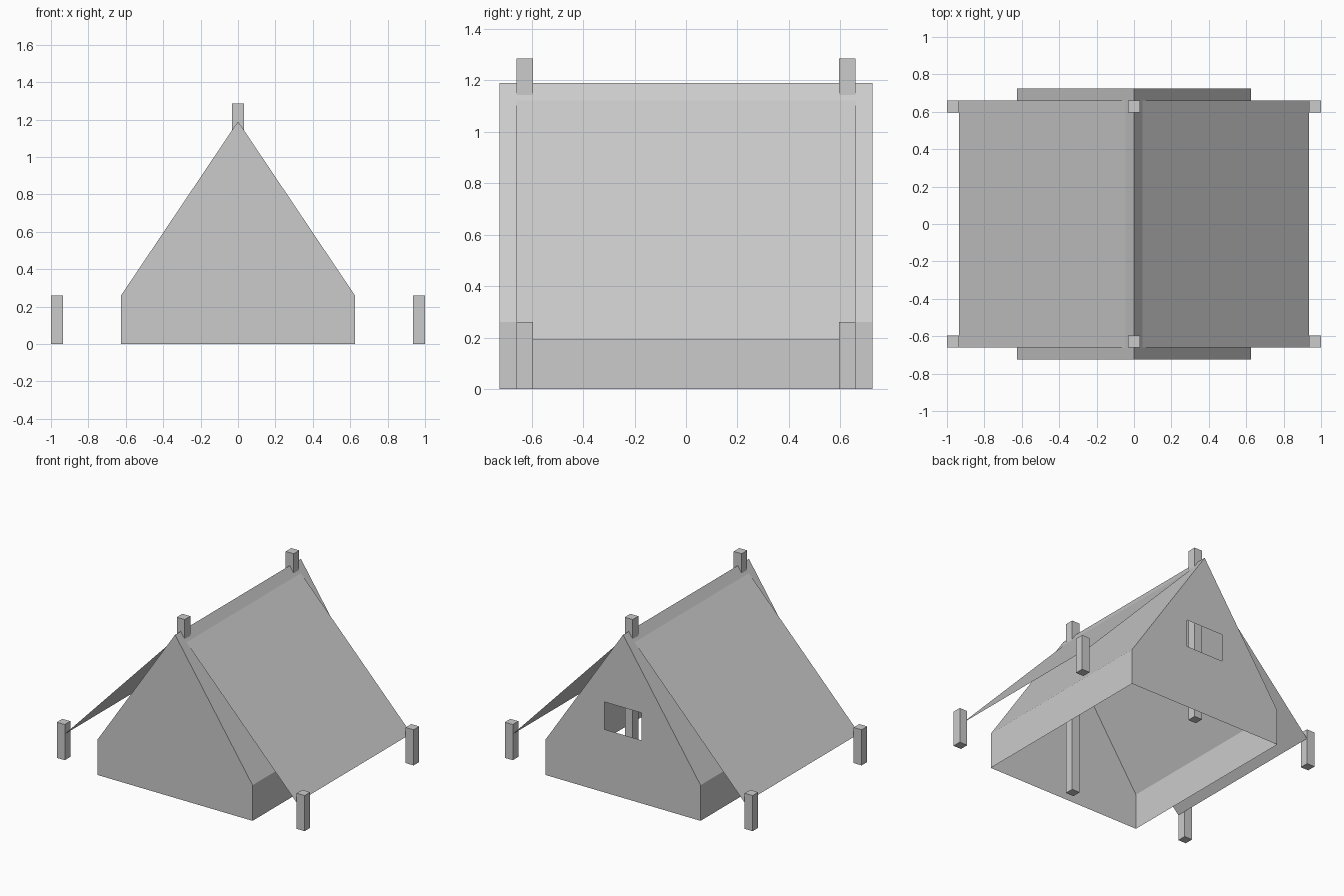
import bpy
import bmesh

if "Cube" in bpy.data.objects:
    bpy.data.objects.remove(bpy.data.objects["Cube"])

HALF_LEN = 0.725   # inner tent half length
FLY_LEN = 0.66     # fly sheet half length
POST = 0.064       # post thickness
POST_Y = FLY_LEN - POST / 2


def make_object(name, polygons):
    """Object from a list of polygons, welded at shared corners."""
    bm = bmesh.new()
    for poly in polygons:
        bm.faces.new([bm.verts.new(p) for p in poly])
    bmesh.ops.remove_doubles(bm, verts=bm.verts, dist=0.0001)
    bmesh.ops.recalc_face_normals(bm, faces=bm.faces)
    mesh = bpy.data.meshes.new(name)
    bm.to_mesh(mesh)
    bm.free()
    obj = bpy.data.objects.new(name, mesh)
    bpy.context.collection.objects.link(obj)
    return obj


def sheets(profile, half_len):
    """Open strip of quads running along y under an x-z profile."""
    return [[(a[0], -half_len, a[1]), (b[0], -half_len, b[1]),
             (b[0], half_len, b[1]), (a[0], half_len, a[1])]
            for a, b in zip(profile, profile[1:])]


def post(name, x, y, height):
    bpy.ops.mesh.primitive_cube_add(size=1, location=(x, y, height / 2))
    obj = bpy.context.object
    obj.name = name
    obj.scale = (POST, POST, height)


# Inner tent: thin side walls and roof, closed front, no floor
outline = [(-0.625, 0), (-0.625, 0.26), (0, 1.19), (0.625, 0.26), (0.625, 0)]
polys = sheets(outline, HALF_LEN)
polys.append([(x, -HALF_LEN, z) for x, z in outline])

# Back wall in two mirrored halves around the window opening
half = [(0, 0), (0.625, 0), (0.625, 0.26), (0, 1.19),
        (0, 0.66), (0.15, 0.66), (0.15, 0.46), (0, 0.46)]
for side in (-1, 1):
    polys.append([(side * x, HALF_LEN, z) for x, z in half])
make_object("inner_tent", polys)

# Fly sheet hung from the ridge to the corner posts
make_object("fly_sheet", sheets([(-0.936, 0.19), (0, 1.17), (0.936, 0.19)], FLY_LEN))

# Tall ridge poles and short corner posts
for y, end in ((-POST_Y, "front"), (POST_Y, "back")):
    post(end + "_ridge_pole", 0, y, 1.285)
    for x, side in ((-1, "left"), (1, "right")):
        post(f"{end}_{side}_post", x * (1 - POST / 2), y, 0.26)
